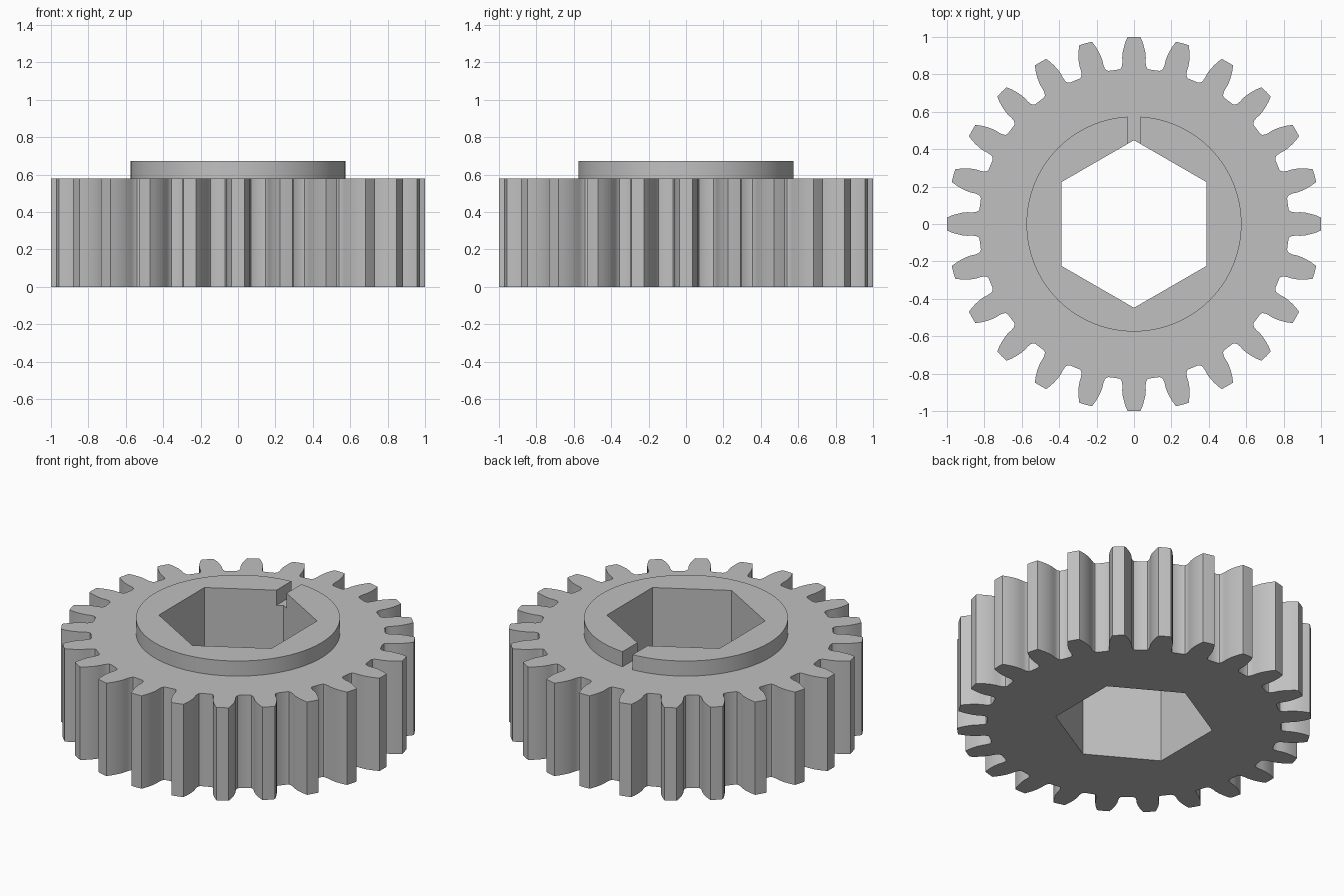
import bpy, bmesh
from math import sin, cos, tan, pi, sqrt, atan2, radians

cube = bpy.data.objects.get("Cube")
if cube:
    bpy.data.objects.remove(cube)

TEETH = 24
BODY_TOP, HUB_TOP = 0.578, 0.672
HUB_R, HEX_R, SLOT = 0.575, 0.448, 0.035

# One tooth flank: (half width, distance from the centre), root to tip
FLANK = [(0.08, 0.826), (0.07, 0.832), (0.064, 0.845), (0.062, 0.865),
         (0.063, 0.89), (0.06, 0.92), (0.053, 0.95), (0.045, 0.975), (0.035, 0.999)]
TOOTH = [(w, r) for w, r in FLANK] + [(0, 1.0)] + [(-w, r) for w, r in reversed(FLANK)]


def turn(x, y, a):
    return (x * cos(a) - y * sin(a), x * sin(a) + y * cos(a))


# Outlines, all counter-clockwise
gear_outline = [turn(x, y, 2 * pi * i / TEETH) for i in range(TEETH) for x, y in TOOTH]

slot_in = HEX_R - SLOT * tan(radians(30))
slot_out = sqrt(HUB_R ** 2 - SLOT ** 2)
hex_corners = [turn(0, HEX_R, i * pi / 3) for i in range(6)]
bore_outline = hex_corners + [(SLOT, slot_in)]
bore_outline.insert(1, (-SLOT, slot_in))

start = atan2(slot_out, -SLOT)
sweep = 2 * pi - 2 * atan2(SLOT, slot_out)
N = 96
arc = [(HUB_R * cos(start + sweep * i / N), HUB_R * sin(start + sweep * i / N))
       for i in range(N + 1)]
# Split ring of the hub, and the opening it leaves in the top of the body
hub_outline = arc + [(SLOT, slot_in)] + hex_corners[:0:-1] + [(-SLOT, slot_in)]
top_opening = arc + [(SLOT, slot_in), (0, HEX_R), (-SLOT, slot_in)]

bm = bmesh.new()
points = {}


def vert(p, z):
    key = (round(p[0], 5), round(p[1], 5), round(z, 5))
    if key not in points:
        points[key] = bm.verts.new((p[0], p[1], z))
    return points[key]


def wall(outline, z0, z1):
    for p, q in zip(outline, outline[1:] + outline[:1]):
        bm.faces.new((vert(p, z0), vert(q, z0), vert(q, z1), vert(p, z1)))


def cap(z, *outlines):
    edges = []
    for o in outlines:
        for p, q in zip(o, o[1:] + o[:1]):
            pair = (vert(p, z), vert(q, z))
            edges.append(bm.edges.get(pair) or bm.edges.new(pair))
    bmesh.ops.triangle_fill(bm, use_beauty=True, use_dissolve=False,
                            edges=edges, normal=(0, 0, 1))


# Toothed body, bore and split hub as one closed skin
wall(gear_outline, 0, BODY_TOP)
wall(bore_outline, 0, BODY_TOP)
wall(hub_outline, BODY_TOP, HUB_TOP)
cap(0, gear_outline, bore_outline)
cap(BODY_TOP, gear_outline, top_opening)
cap(HUB_TOP, hub_outline)
bmesh.ops.recalc_face_normals(bm, faces=bm.faces[:])

mesh = bpy.data.meshes.new("spur_gear")
bm.to_mesh(mesh)
bm.free()
gear = bpy.data.objects.new("spur_gear", mesh)
bpy.context.collection.objects.link(gear)

# Plain grey
grey = bpy.data.materials.new("plain_grey")
grey.use_nodes = True
colour = (0.53, 0.53, 0.53, 1)
grey.diffuse_color = colour
grey.node_tree.nodes["Principled BSDF"].inputs["Base Color"].default_value = colour
mesh.materials.append(grey)

bpy.ops.object.select_all(action='DESELECT')
gear.select_set(True)
bpy.context.view_layer.objects.active = gear
bpy.ops.object.shade_smooth_by_angle(angle=radians(30))
